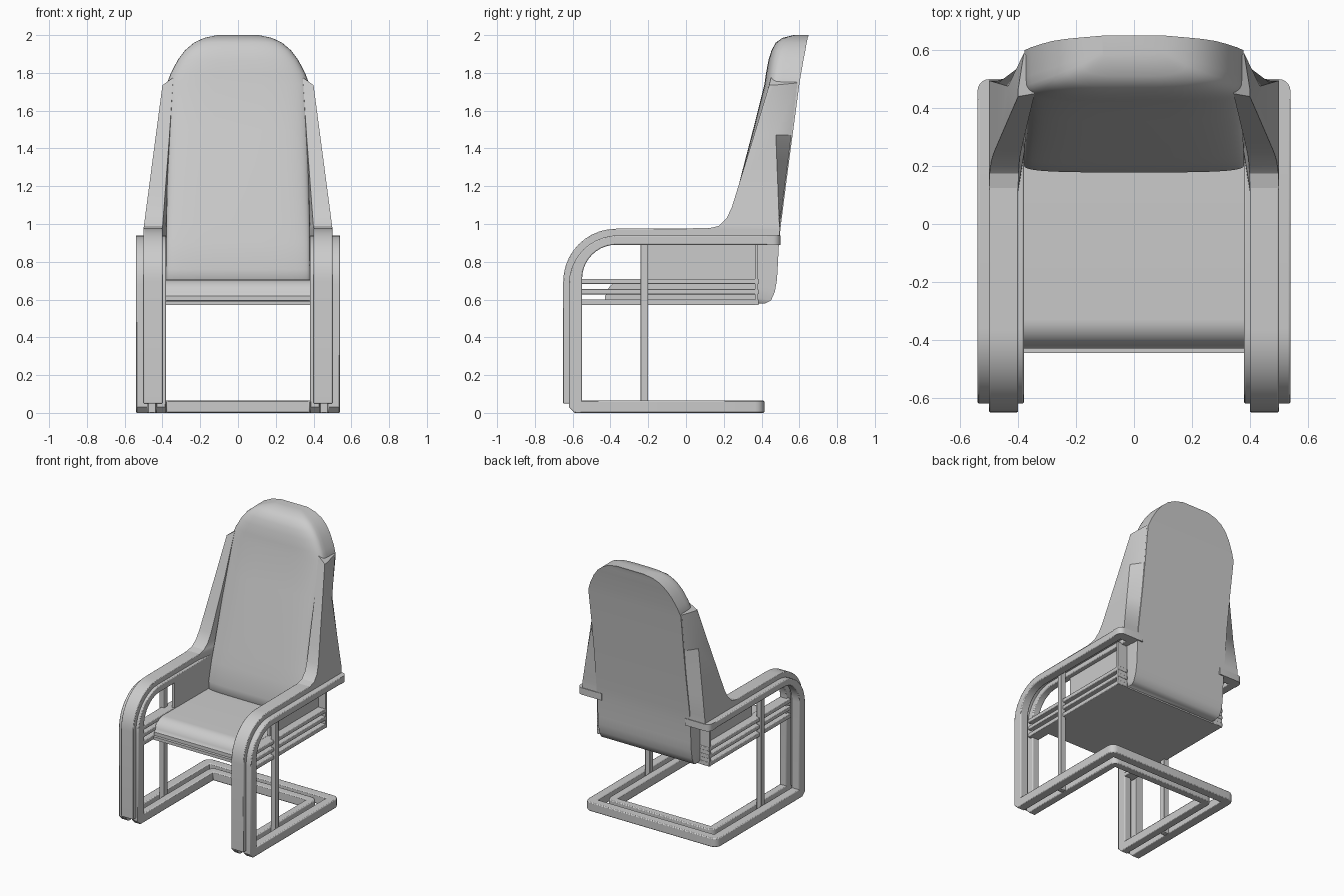
import bpy, bmesh
from math import sin, cos, pi, radians

if "Cube" in bpy.data.objects:
    bpy.data.objects.remove(bpy.data.objects["Cube"])


def finish(name, bm, mirror=False, bevel=0.0, angle=35):
    bmesh.ops.recalc_face_normals(bm, faces=bm.faces[:])
    me = bpy.data.meshes.new(name)
    bm.to_mesh(me)
    bm.free()
    ob = bpy.data.objects.new(name, me)
    bpy.context.collection.objects.link(ob)
    if mirror:
        m = ob.modifiers.new("mirror", 'MIRROR')
        m.use_mirror_merge = False
    if bevel:
        b = ob.modifiers.new("bevel", 'BEVEL')
        b.width, b.segments, b.limit_method = bevel, 2, 'ANGLE'
        b.angle_limit = radians(50)
    bpy.ops.object.select_all(action='DESELECT')
    bpy.context.view_layer.objects.active = ob
    ob.select_set(True)
    bpy.ops.object.shade_smooth_by_angle(angle=radians(angle))
    return ob


def loft(name, rings, **kw):
    bm = bmesh.new()
    vs = [[bm.verts.new(p) for p in r] for r in rings]
    n = len(vs[0])
    for a, b in zip(vs, vs[1:]):
        for i in range(n):
            j = (i + 1) % n
            bm.faces.new((a[i], a[j], b[j], b[i]))
    bm.faces.new(vs[0])
    bm.faces.new(vs[-1])
    return finish(name, bm, **kw)


def side_prism(name, pts, x0, x1, **kw):
    return loft(name, [[(x, y, z) for y, z in pts] for x in (x0, x1)], **kw)


def flat_prism(name, pts, z0, z1, **kw):
    return loft(name, [[(x, y, z) for x, y in pts] for z in (z0, z1)], **kw)


def box(name, x, y, z, **kw):
    return side_prism(name, [(y[0], z[0]), (y[1], z[0]), (y[1], z[1]), (y[0], z[1])], *x, **kw)


def arc(cx, cy, r, a0, a1, n=10):
    return [(cx + r * cos(radians(a0 + (a1 - a0) * i / n)),
             cy + r * sin(radians(a0 + (a1 - a0) * i / n))) for i in range(n + 1)]


# bent side strips: front leg running over into the arm
strip = ([(-0.55, 0), (-0.59, 0), (-0.62, 0.03)] + arc(-0.36, 0.68, 0.26, 180, 90)
         + [(0.45, 0.94), (0.45, 0.89)] + arc(-0.37, 0.71, 0.18, 90, 180))
side_prism("outer_arm_strip", strip, 0.475, 0.54, mirror=True, bevel=0.006)
side_prism("inner_arm_strip", strip, 0.38, 0.435, mirror=True, bevel=0.006)

# rear return of the arm strip towards the backrest
flat_prism("arm_end_return", [(0.54, 0.43)] + arc(0.50, 0.46, 0.04, 0, 90, 5)
           + [(0.34, 0.50), (0.34, 0.43)], 0.89, 0.94, mirror=True)

# proud centre band on leg and arm
band = ([(-0.60, 0.05), (-0.65, 0.05)] + arc(-0.37, 0.695, 0.28, 180, 90)
        + [(0.12, 0.978), (0.49, 0.978), (0.49, 0.92)] + arc(-0.37, 0.69, 0.23, 90, 180))
side_prism("arm_centre_band", band, 0.40, 0.50, mirror=True, bevel=0.004)

# nested floor rails, U-shaped
for name, xo, xi, yo, yi in (("outer_floor_rail", 0.54, 0.475, 0.415, 0.35),
                             ("inner_floor_rail", 0.435, 0.38, 0.31, 0.255)):
    r = 0.05
    right = [(xo, -0.58)] + arc(xo - r, yo - r, r, 0, 90, 5)
    left = [(-x, y) for x, y in reversed(right)]
    flat_prism(name, right + left + [(-xi, -0.58), (-xi, yi), (xi, yi), (xi, -0.58)],
               0, 0.065, bevel=0.006)

# wings sweeping from the arms up the backrest
wing = []
for z, fy in ((0.93, 0.11), (0.977, 0.12), (0.99, 0.175), (1.03, 0.215), (1.09, 0.243),
              (1.2, 0.277), (1.47, 0.36), (1.735, 0.44)):
    t = max(0, (z - 0.977) / 0.758)
    lift = 0.04 * max(0, (t - 0.7) / 0.3)
    wing.append([(0.40 - 0.057 * t, fy + 0.01 * t, z + lift),
                 (0.50 - 0.10 * t, fy, z),
                 (0.50 - 0.10 * t, 0.495 - 0.03 * t, z),
                 (0.37 + 0.01 * t, 0.495 + 0.095 * t, z + lift * 0.3),
                 (0.34, 0.48 + 0.07 * t, z + lift)])
loft("backrest_wing", wing, mirror=True, angle=25)

# tall padded backrest: z, front y, back y, half width, front rounding
stations = ((0.58, 0.37, 0.42, 0.37, 0.01), (0.595, 0.30, 0.45, 0.378, 0.02),
            (0.64, 0.22, 0.47, 0.38, 0.03), (0.70, 0.18, 0.481, 0.38, 0.03),
            (0.76, 0.178, 0.485, 0.38, 0.03), (0.9, 0.205, 0.492, 0.38, 0.04),
            (1.0, 0.23, 0.503, 0.38, 0.05), (1.25, 0.29, 0.535, 0.375, 0.06),
            (1.5, 0.355, 0.568, 0.375, 0.075), (1.74, 0.415, 0.60, 0.378, 0.09),
            (1.80, 0.424, 0.61, 0.355, 0.09), (1.87, 0.437, 0.622, 0.318, 0.09),
            (1.92, 0.453, 0.632, 0.28, 0.085), (1.96, 0.475, 0.639, 0.233, 0.08),
            (1.985, 0.51, 0.644, 0.18, 0.06), (2.0, 0.57, 0.65, 0.11, 0.03))
rings = []
for z, yf, yb, w, d in stations:
    ring = [(w, yb, z)]
    for i in range(25):
        a = pi * i / 24
        c = cos(a)
        ring.append((w * (1 if c > 0 else -1) * abs(c) ** 0.55,
                     yf + d * (1 - abs(sin(a)) ** 0.55), z))
    rings.append(ring + [(-w, yb, z)])
loft("backrest", rings, angle=45)

# seat cushion and board under it
side_prism("seat_cushion", [(0.38, 0.595), (-0.43, 0.595), (-0.43, 0.62)]
           + arc(-0.33, 0.61, 0.095, 170, 90, 8) + [(0.38, 0.70)], -0.385, 0.385)
box("seat_board", (-0.385, 0.385), (-0.445, 0.38), (0.57, 0.592))

# side rails, panel and uprights below each arm
for i, z in enumerate(((0.57, 0.60), (0.628, 0.655), (0.682, 0.71))):
    box("side_rail_%d" % (i + 1), (0.38, 0.46), (-0.57, 0.385), z, mirror=True, bevel=0.004)
box("side_panel", (0.38, 0.40), (-0.20, 0.38), (0.58, 0.90), mirror=True)
box("middle_upright", (0.435, 0.475), (-0.24, -0.20), (0.0, 0.93), mirror=True, bevel=0.004)
box("rear_upright", (0.40, 0.46), (0.365, 0.382), (0.57, 0.90), mirror=True)
